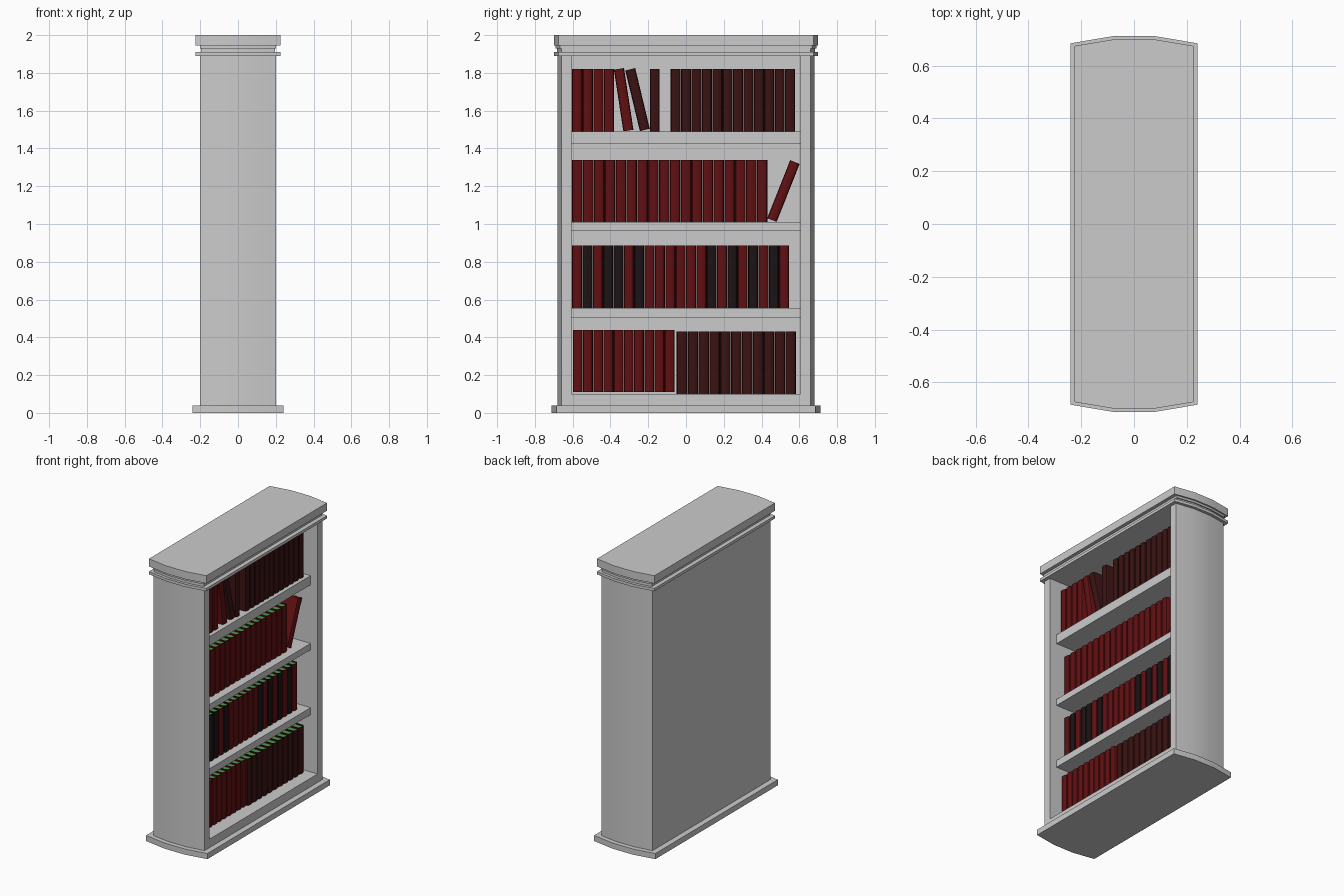
import bpy, bmesh, math

if "Cube" in bpy.data.objects:
    bpy.data.objects.remove(bpy.data.objects["Cube"])


def prism(bm, pts, z0, z1, mat=0):
    """Extrude a closed xy outline from z0 to z1."""
    lo = [bm.verts.new((x, y, z0)) for x, y in pts]
    hi = [bm.verts.new((x, y, z1)) for x, y in pts]
    n = len(pts)
    faces = [bm.faces.new(lo[::-1]), bm.faces.new(hi)]
    faces += [bm.faces.new((lo[i], lo[(i + 1) % n], hi[(i + 1) % n], hi[i])) for i in range(n)]
    for f in faces:
        f.material_index = mat


def to_mesh(name, bm):
    bmesh.ops.recalc_face_normals(bm, faces=bm.faces)
    me = bpy.data.meshes.new(name)
    bm.to_mesh(me)
    bm.free()
    return me


def add(name, me, loc=(0, 0, 0), lean=0):
    ob = bpy.data.objects.new(name, me)
    ob.location = loc
    ob.rotation_euler.x = lean
    bpy.context.collection.objects.link(ob)
    return ob


def slab(name, pts, z0, z1):
    bm = bmesh.new()
    prism(bm, pts, z0, z1)
    return add(name, to_mesh(name, bm))


def rect(x0, x1, y0, y1):
    return [(x0, y0), (x1, y0), (x1, y1), (x0, y1)]


def bowed(hx, corner, mid):
    """Plan outline with gently bowed ends."""
    k = hx / 3
    return [(-hx, -corner), (-k, -mid), (k, -mid), (hx, -corner),
            (hx, corner), (k, mid), (-k, mid), (-hx, corner)]


# plinth and cornice mouldings
slab("plinth", bowed(0.24, 0.685, 0.712), 0, 0.04)
slab("lower_moulding", bowed(0.225, 0.675, 0.70), 1.89, 1.91)
slab("cornice_neck_lower", bowed(0.195, 0.66, 0.682), 1.91, 1.93)
slab("cornice_neck_upper", bowed(0.20, 0.668, 0.69), 1.93, 1.945)
slab("cornice", bowed(0.225, 0.675, 0.70), 1.945, 2.0)

# bowed side panels
for side, s in (("front", -1), ("rear", 1)):
    slab(side + "_side_panel", [(-0.2, s * 0.605), (-0.2, s * 0.66), (-0.067, s * 0.68),
                                (0.067, s * 0.68), (0.2, s * 0.66), (0.2, s * 0.605)], 0.04, 1.89)

# back, floor and shelves
slab("back_panel", rect(-0.2, -0.17, -0.605, 0.605), 0.04, 1.89)
slab("floor_board", rect(-0.17, 0.2, -0.605, 0.605), 0.04, 0.10)
for i, (z0, z1) in enumerate([(0.505, 0.555), (0.965, 1.01), (1.425, 1.49)]):
    slab(f"shelf_{i + 1}", rect(-0.17, 0.145, -0.605, 0.605), z0, z1)


# book colours
def colour(name, rgb):
    m = bpy.data.materials.new(name)
    m.diffuse_color = (*rgb, 1)
    m.use_nodes = True
    m.node_tree.nodes["Principled BSDF"].inputs["Base Color"].default_value = m.diffuse_color
    return m


pages = colour("green_page_edges", (0.08, 0.32, 0.08))
covers = {"R": colour("red_cover", (0.117, 0.005, 0.006)),
          "D": colour("dark_red_cover", (0.042, 0.006, 0.006)),
          "K": colour("black_cover", (0.012, 0.006, 0.007))}
H, D, W, T = 0.33, 0.22, 0.027, 0.004


def spine(w, bulge, x):
    """Rounded spine arc from -w to +w."""
    return [(x + bulge * math.cos(a), w * math.sin(a))
            for a in (math.radians(d) for d in range(-90, 91, 30))]


def book_mesh(key):
    bm = bmesh.new()
    outer = [(-D, -W)] + spine(W, 0.014, -0.014) + [(-D, W)]
    inner = [(-D, -W + T)] + spine(W - T, 0.010, -0.014) + [(-D, W - T)]
    prism(bm, outer + inner[::-1], 0, H)
    block = [(-D + 0.01, -W + T)] + spine(W - T, 0.010, -0.014) + [(-D + 0.01, W - T)]
    prism(bm, block, 0.008, H - 0.008, 1)
    me = to_mesh("book_" + key, bm)
    me.materials.append(covers[key])
    me.materials.append(pages)
    return me


books = {k: book_mesh(k) for k in covers}


def row(name, keys, y0, y1, x, z):
    """Upright books evenly filling y0..y1."""
    pitch = (y1 - y0) / len(keys)
    for i, k in enumerate(keys):
        ob = add(f"{name}_{i + 1}", books[k], (x, y0 + pitch * (i + 0.5), z))
        ob.scale.y = (pitch - 0.002) / (2 * W)


# upright books
row("bottom_red_book", "R" * 10, -0.60, -0.06, 0.114, 0.11)
row("bottom_dark_book", "D" * 11, -0.05, 0.583, 0.114, 0.10)
row("second_shelf_book", "RKRKKRK" + "R" * 6 + "KRKRKRKR", -0.604, 0.547, 0.09, 0.555)
row("third_shelf_book", "R" * 18, -0.604, 0.432, 0.09, 1.01)
row("top_red_book", "R" * 4, -0.604, -0.38, 0.12, 1.49)
row("top_single_book", "D", -0.192, -0.138, 0.12, 1.49)
row("top_dark_book", "D" * 12, -0.082, 0.578, 0.12, 1.49)

# leaning books
add("leaning_book_third_shelf", books["R"], (0.09, 0.455, 1.021), math.radians(-21.6))
add("leaning_book_top_1", books["R"], (0.12, -0.305, 1.495), math.radians(8.7))
add("leaning_book_top_2", books["D"], (0.12, -0.218, 1.498), math.radians(13.5))

# smooth bowed ends and spines, keep corners sharp
for ob in bpy.context.collection.objects:
    ob.select_set(True)
    bpy.context.view_layer.objects.active = ob
bpy.ops.object.shade_smooth_by_angle(angle=math.radians(35))
